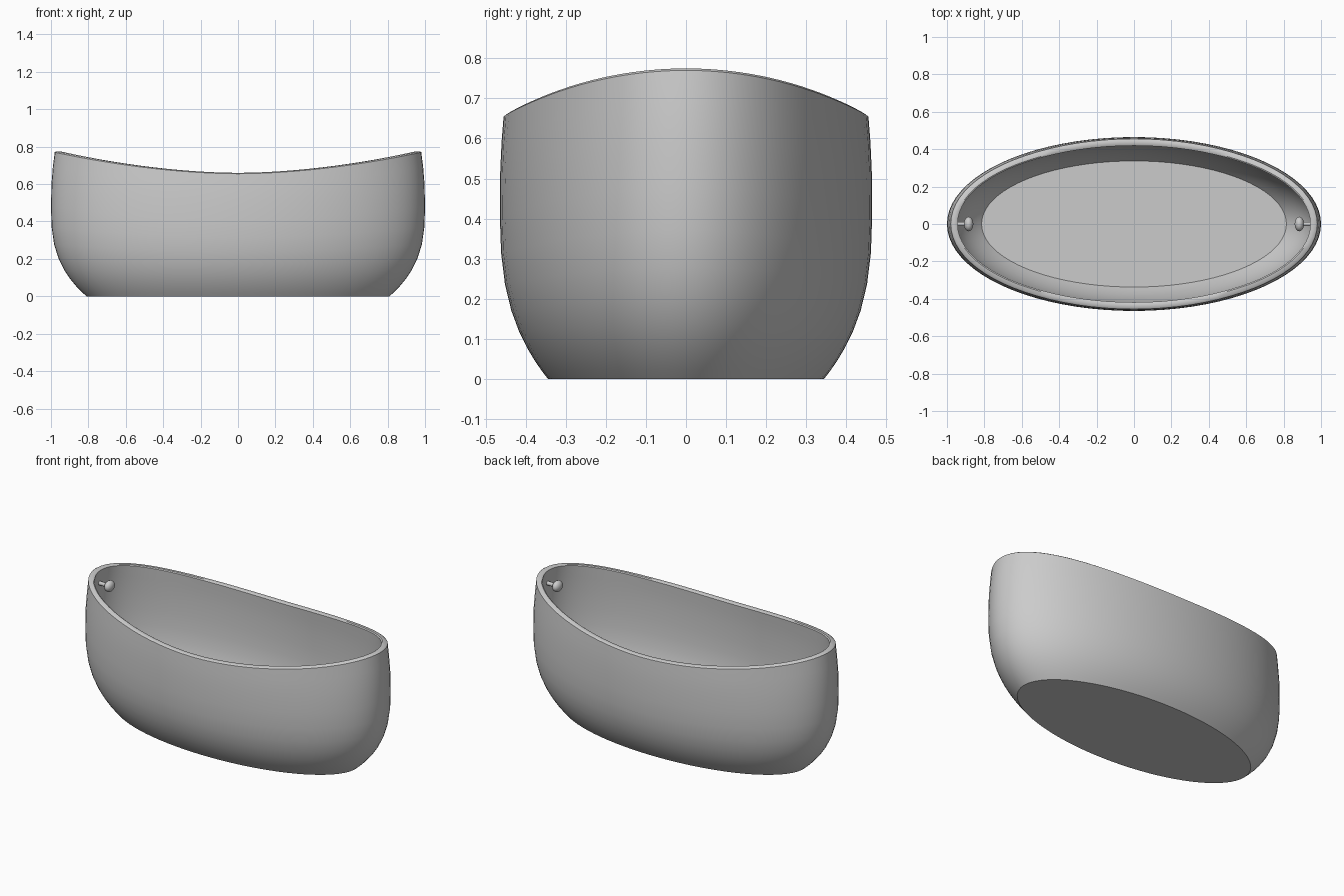
import bpy, bmesh, math
from mathutils import Matrix

if "Cube" in bpy.data.objects:
    bpy.data.objects.remove(bpy.data.objects["Cube"])

# One pale grey for the whole tub
grey = bpy.data.materials.new("pale grey")
grey.diffuse_color = (0.6, 0.6, 0.6, 1)
grey.use_nodes = True
grey.node_tree.nodes["Principled BSDF"].inputs["Base Color"].default_value = grey.diffuse_color

SEGS = 80
WALL = 0.037
FLOOR = 0.04


def half_size(z):
    """Half length and half width of the outer shell at height z."""
    low_x = max(0, 1 - z / 0.5) ** 3
    low_y = max(0, 1 - z / 0.45) ** 3
    high_x = max(0, (z - 0.5) / 0.27) ** 2
    high_y = max(0, (z - 0.45) / 0.2) ** 2
    return 1 - 0.19 * low_x - 0.02 * high_x, 0.465 - 0.12 * low_y - 0.009 * min(high_y, 1.5)


def rim_height(c):
    return 0.655 + 0.115 * abs(c) ** 1.8


def finish(bm, name):
    bmesh.ops.recalc_face_normals(bm, faces=bm.faces)
    mesh = bpy.data.meshes.new(name)
    bm.to_mesh(mesh)
    bm.free()
    obj = bpy.data.objects.new(name, mesh)
    bpy.context.collection.objects.link(obj)
    mesh.materials.append(grey)
    bpy.ops.object.select_all(action='DESELECT')
    obj.select_set(True)
    bpy.context.view_layer.objects.active = obj
    bpy.ops.object.shade_smooth_by_angle(angle=math.radians(35))
    return obj


# Tub shell: rings up the outside, over the rounded rim, down the inside
steps = [0, 0.03, 0.07, 0.12, 0.18, 0.26, 0.36, 0.48, 0.62, 0.78, 0.9, 1]
path = [(t, 0.0, 0.0, 0.0) for t in steps]               # t, inset, base, lift
path += [(1, WALL * 0.2, 0, 0.005), (1, WALL * 0.8, 0, 0.005)]
path += [(t, WALL, FLOOR, 0.0) for t in reversed(steps)]

bm = bmesh.new()
rings = []
for t, inset, base, lift in path:
    ring = []
    for i in range(SEGS):
        a = 2 * math.pi * i / SEGS
        c, s = math.cos(a), math.sin(a)
        z = base + t * (rim_height(c) - base)
        rx, ry = half_size(z)
        ring.append(bm.verts.new(((rx - inset) * c, (ry - inset) * s, z + lift)))
    rings.append(ring)
for lower, upper in zip(rings, rings[1:]):
    for i in range(SEGS):
        j = (i + 1) % SEGS
        bm.faces.new((lower[i], lower[j], upper[j], upper[i]))
bm.faces.new(rings[0])    # underside
bm.faces.new(rings[-1])   # inner floor
finish(bm, "tub_shell")

# Small oval knob on a short stem at each end of the inside
for side, label in ((-1, "left"), (1, "right")):
    bm = bmesh.new()
    bmesh.ops.create_uvsphere(
        bm, u_segments=20, v_segments=12, radius=1,
        matrix=Matrix.Translation((side * 0.884, 0, 0.685)) @ Matrix.Diagonal((0.025, 0.039, 0.033, 1)))
    bmesh.ops.create_cone(
        bm, cap_ends=True, segments=16, radius1=0.012, radius2=0.012, depth=0.075,
        matrix=Matrix.Translation((side * 0.928, 0, 0.685)) @ Matrix.Rotation(math.pi / 2, 4, 'Y'))
    finish(bm, label + "_knob")
